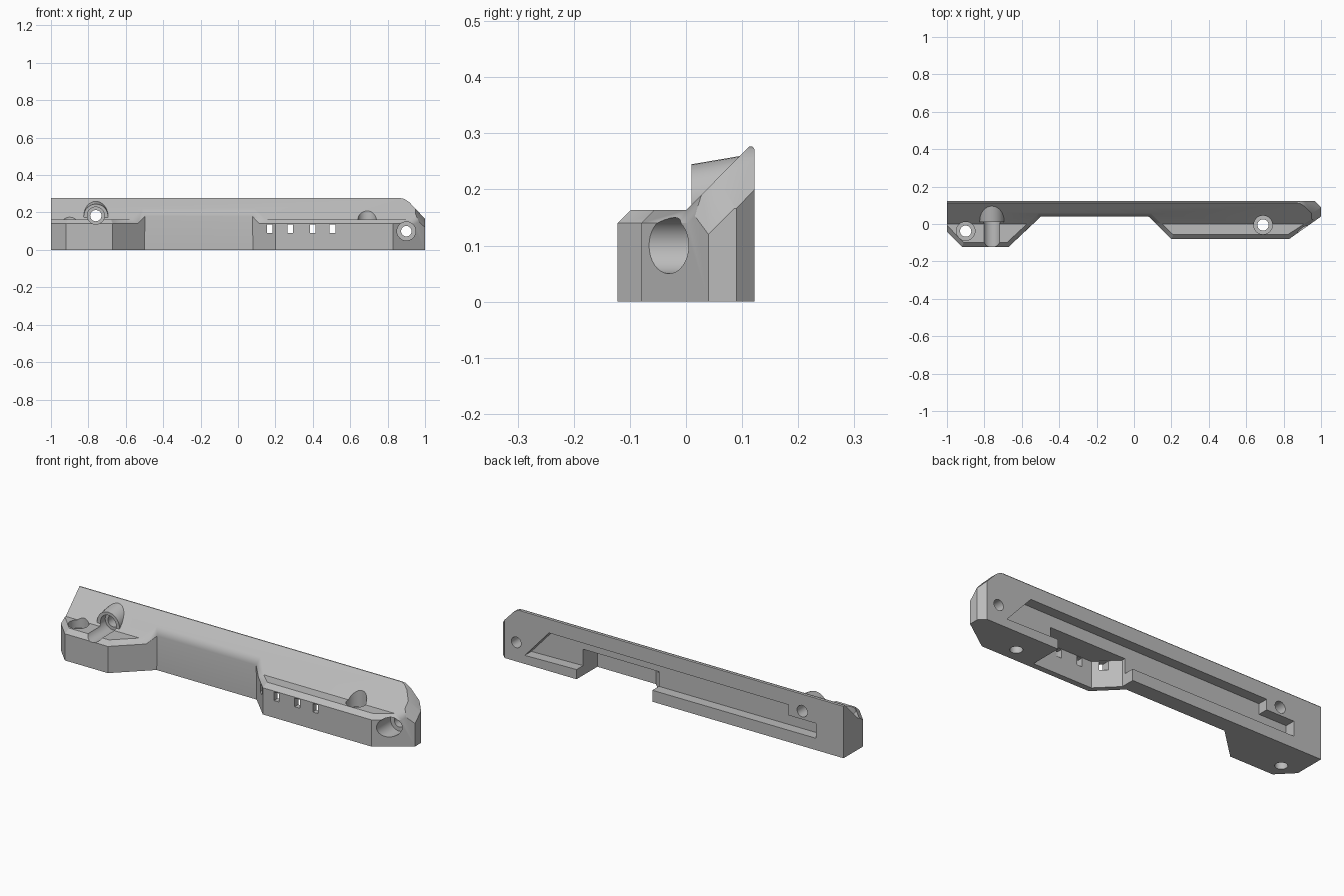
import bpy, bmesh, math
from mathutils import Vector

cube = bpy.data.objects.get("Cube")
if cube:
    bpy.data.objects.remove(cube, do_unlink=True)

grey = bpy.data.materials.new("plain grey")
grey.use_nodes = True
colour = (0.5, 0.5, 0.5, 1)
grey.diffuse_color = colour
grey.node_tree.nodes["Principled BSDF"].inputs["Base Color"].default_value = colour


def prism(name, points, sweep):
    """Solid made by sweeping a flat outline along a vector."""
    bm = bmesh.new()
    face = bm.faces.new([bm.verts.new(p) for p in points])
    top = bmesh.ops.extrude_face_region(bm, geom=[face])["geom"]
    bmesh.ops.translate(bm, vec=sweep, verts=[v for v in top if isinstance(v, bmesh.types.BMVert)])
    bmesh.ops.recalc_face_normals(bm, faces=bm.faces[:])
    mesh = bpy.data.meshes.new(name)
    bm.to_mesh(mesh)
    bm.free()
    mesh.materials.append(grey)
    obj = bpy.data.objects.new(name, mesh)
    bpy.context.collection.objects.link(obj)
    return obj


def ring(centre, radius, axis, count=32):
    """Circle of points across the y or z axis."""
    other = Vector((0, 0, 1)) if axis == "y" else Vector((0, 1, 0))
    return [Vector(centre) + radius * (math.cos(a) * Vector((1, 0, 0)) + math.sin(a) * other)
            for a in (math.tau * i / count for i in range(count))]


def combine(obj, tool, operation):
    mod = obj.modifiers.new("combine", "BOOLEAN")
    mod.operation, mod.solver, mod.object = operation, "EXACT", tool
    bpy.context.view_layer.objects.active = obj
    bpy.ops.object.modifier_apply(modifier=mod.name)
    bpy.data.objects.remove(tool, do_unlink=True)


def drill_y(x, z, radius, start, end):
    combine(body, prism("drill", ring((x, start, z), radius, "y"), (0, end - start, 0)), "DIFFERENCE")


def drill_z(x, y, radius, start, end):
    combine(body, prism("drill", ring((x, y, start), radius, "z"), (0, 0, end - start)), "DIFFERENCE")


# Rail with two front pods, trimmed to a sloping cross-section
outline = [(-1, .122), (-1, -.04), (-.92, -.122), (-.67, -.122), (-.5, .04), (.08, .04),
           (.2, -.08), (.83, -.08), (1, .04), (1, .09), (.968, .122)]
body = prism("rail_body", [(x, y, 0) for x, y in outline], (0, 0, .3))
section = [(-.2, -.1), (-.2, .163), (0, .163), (.113, .277), (.118, .277), (.122, .272), (.2, .272), (.2, -.1)]
combine(body, prism("section", [(-1.1, y, z) for y, z in section], (2.2, 0, 0)), "INTERSECT")

# Rounded corner at the top of the left end
side = [(-1.1, -.1), (-1.1, .3), (.84, .3), (.865, .278), (.89, .272), (.915, .256), (1.02, .145), (1.02, -.1)]
combine(body, prism("side", [(x, -.3, z) for x, z in side], (0, .6, 0)), "INTERSECT")

# Oblique end facet and chamfered front rim
bm = bmesh.new()
bm.from_mesh(body.data)
cut = bmesh.ops.bisect_plane(bm, geom=bm.verts[:] + bm.edges[:] + bm.faces[:], plane_co=(.95, 0, .163),
                             plane_no=(.083, -.05, .05), clear_outer=True)
bmesh.ops.holes_fill(bm, edges=[e for e in cut["geom_cut"] if isinstance(e, bmesh.types.BMEdge)])
bmesh.ops.dissolve_limit(bm, angle_limit=.01, verts=bm.verts[:], edges=bm.edges[:])
bmesh.ops.recalc_face_normals(bm, faces=bm.faces[:])
rim = []
for e in bm.edges:
    if len(e.link_faces) == 2:
        low, high = sorted((f.normal for f in e.link_faces), key=lambda n: n.z)
        if high.z > .6 and abs(low.z) < .1 and low.y < -.1 and e.verts[0].co.z > .1:
            rim.append(e)
bmesh.ops.bevel(bm, geom=rim, offset=.023, segments=1, affect="EDGES", clamp_overlap=True)
bm.to_mesh(body.data)
bm.free()

# Tilted screw boss on the slope
combine(body, prism("boss", ring((-.76, .01, .18), .065, "y"), (0, .1, .017)), "UNION")

# Long channel in the back, with a block left around the screw hole
channel = [(.85, .045), (.71, .2), (-.68, .195), (-.68, .14), (-.84, .14), (-.84, .062), (.1, .06)]
combine(body, prism("channel", [(x, .068, z) for x, z in channel], (0, .1, 0)), "DIFFERENCE")

# Pocket under the left pod, open to the back
pocket = [(.11, .2), (.11, .05), (.21, -.05), (.55, -.05), (.55, .2)]
combine(body, prism("pocket", [(x, y, -.1) for x, y in pocket], (0, 0, .237)), "DIFFERENCE")

# Small window slots through the pod front
for x in (.17, .28, .4, .505):
    slot = [(x - .015, .09), (x + .015, .09), (x + .015, .135), (x - .015, .135)]
    combine(body, prism("slot", [(px, -.2, pz) for px, pz in slot], (0, .25, 0)), "DIFFERENCE")

# Horizontal screw holes with wider seats
drill_y(-.76, .183, .046, -.2, .05)
drill_y(-.76, .183, .03, 0, .2)
drill_y(.9, .1, .05, -.2, .05)
drill_y(.9, .1, .028, 0, .2)

# Vertical screw holes with wider seats
for x, y in ((-.9, -.038), (.69, -.005)):
    drill_z(x, y, .05, .12, .3)
    drill_z(x, y, .03, -.1, .2)

# Smooth the round parts and keep flat faces flat
bpy.ops.object.select_all(action="DESELECT")
body.select_set(True)
bpy.context.view_layer.objects.active = body
bpy.ops.object.shade_smooth_by_angle(angle=math.radians(30))
weighted = body.modifiers.new("even shading", "WEIGHTED_NORMAL")
weighted.keep_sharp = True
